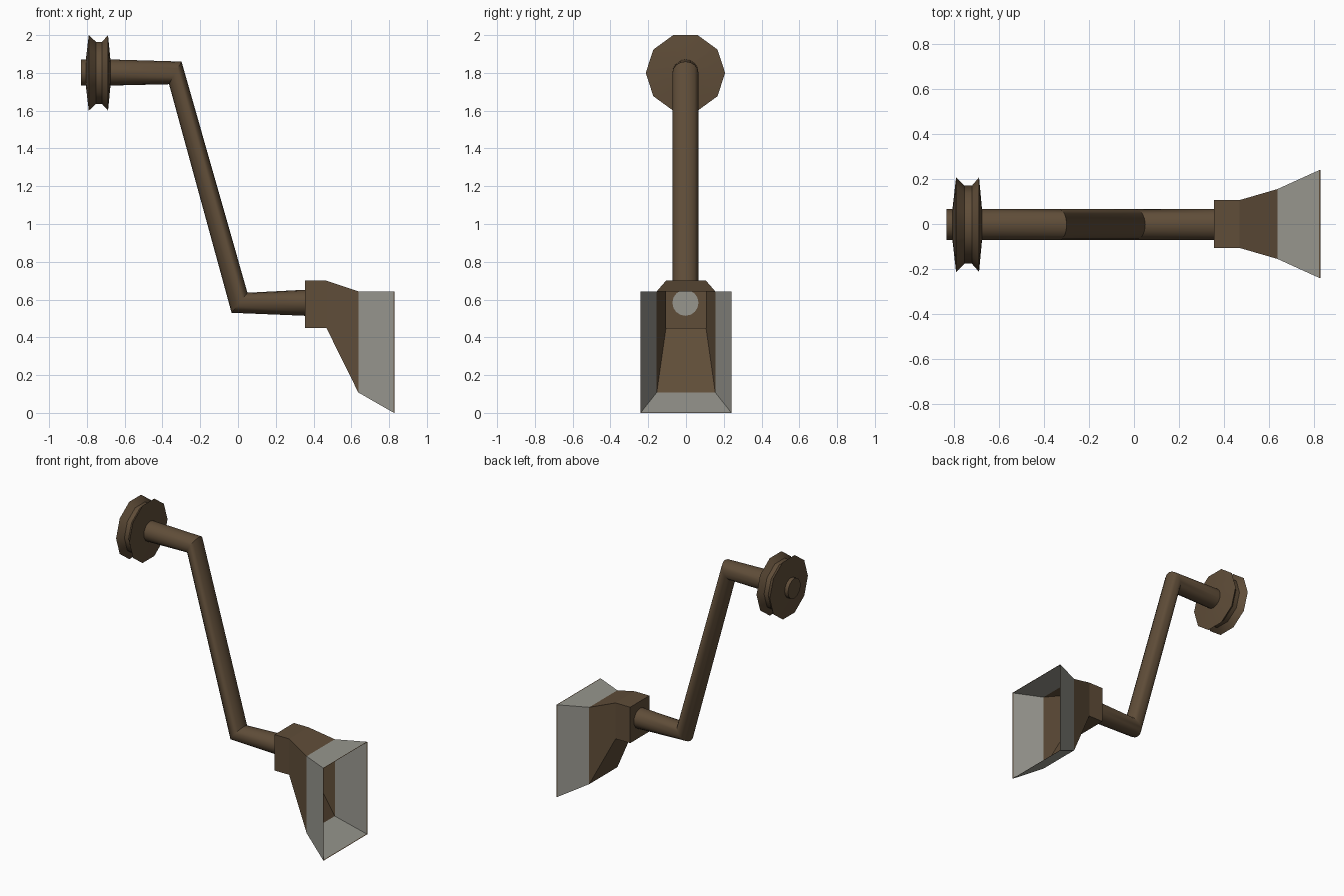
import bpy, bmesh, math
from mathutils import Vector

cube = bpy.data.objects.get("Cube")
if cube:
    bpy.data.objects.remove(cube, do_unlink=True)


def material(name, colour):
    m = bpy.data.materials.new(name)
    m.use_nodes = True
    m.diffuse_color = colour
    m.node_tree.nodes["Principled BSDF"].inputs["Base Color"].default_value = colour
    return m


BROWN = material("brown", (0.115, 0.074, 0.040, 1))
GREY = material("pale grey", (0.31, 0.305, 0.27, 1))


def loft(name, rings, start_cap=None, end_cap=None, smooth=None, band_mats=None):
    """Bridge equal-length rings of points; caps take a material index or None."""
    bm = bmesh.new()
    loops = [[bm.verts.new(p) for p in ring] for ring in rings]
    n = len(loops[0])
    for b, (r0, r1) in enumerate(zip(loops, loops[1:])):
        for i in range(n):
            j = (i + 1) % n
            f = bm.faces.new((r0[i], r0[j], r1[j], r1[i]))
            f.material_index = band_mats[b] if band_mats else 0
    for cap, loop in ((start_cap, loops[0][::-1]), (end_cap, loops[-1])):
        if cap is not None:
            bm.faces.new(loop).material_index = cap
    bm.normal_update()
    if start_cap is not None and end_cap is not None:
        bmesh.ops.recalc_face_normals(bm, faces=bm.faces)
    mesh = bpy.data.meshes.new(name)
    bm.to_mesh(mesh)
    bm.free()
    obj = bpy.data.objects.new(name, mesh)
    bpy.context.collection.objects.link(obj)
    mesh.materials.append(BROWN)
    mesh.materials.append(GREY)
    if smooth:
        bpy.ops.object.select_all(action='DESELECT')
        obj.select_set(True)
        bpy.context.view_layer.objects.active = obj
        bpy.ops.object.shade_smooth_by_angle(angle=math.radians(smooth))
    return obj


def ring(x, z, up, side, n):
    """Ellipse around (x, z) spanned by an up vector (x, z) and a y radius."""
    u, s, c = Vector((up[0], 0, up[1])), Vector((0, side, 0)), Vector((x, -0.003, z))
    angles = [2 * math.pi * i / n for i in range(n)]
    return [c + s * math.cos(a) + u * math.sin(a) for a in angles]


def rect(x, half, low, high):
    return [(x, -half, low), (x, half, low), (x, half, high), (x, -half, high)]


# Cranked pipe with mitred bends and pale ends
PIPE_R = 0.069
loft("cranked_pipe", [
    ring(-0.675, 1.802, (0, PIPE_R), PIPE_R, 16),
    ring(-0.332, 1.80, (0.033, 0.06), PIPE_R, 16),
    ring(0.008, 0.583, (0.042, 0.053), PIPE_R, 16),
    ring(0.357, 0.583, (0, PIPE_R), PIPE_R, 16),
], start_cap=1, end_cap=1, smooth=40)

# Ten-sided grooved wheel
profile = [(-0.806, 0.07), (-0.79, 0.21), (-0.752, 0.173),
           (-0.72, 0.173), (-0.688, 0.21), (-0.675, 0.07)]
loft("grooved_wheel", [ring(x, 1.80, (0, r), r, 10) for x, r in profile],
     start_cap=0, end_cap=0, smooth=37)

# Round hub on the outer side of the wheel
loft("wheel_hub", [ring(x, 1.802, (0, PIPE_R), PIPE_R, 16) for x in (-0.832, -0.79)],
     start_cap=0, end_cap=0, smooth=40)

# Open horn: brown socket and throat, pale flared mouth, thin brown rim
loft("horn", [
    rect(0.356, 0.106, 0.45, 0.70),
    rect(0.468, 0.106, 0.45, 0.70),
    rect(0.637, 0.155, 0.108, 0.643),
    rect(0.822, 0.239, 0.002, 0.643),
    rect(0.828, 0.241, 0.0, 0.643),
], start_cap=0, band_mats=[0, 0, 1, 0])
